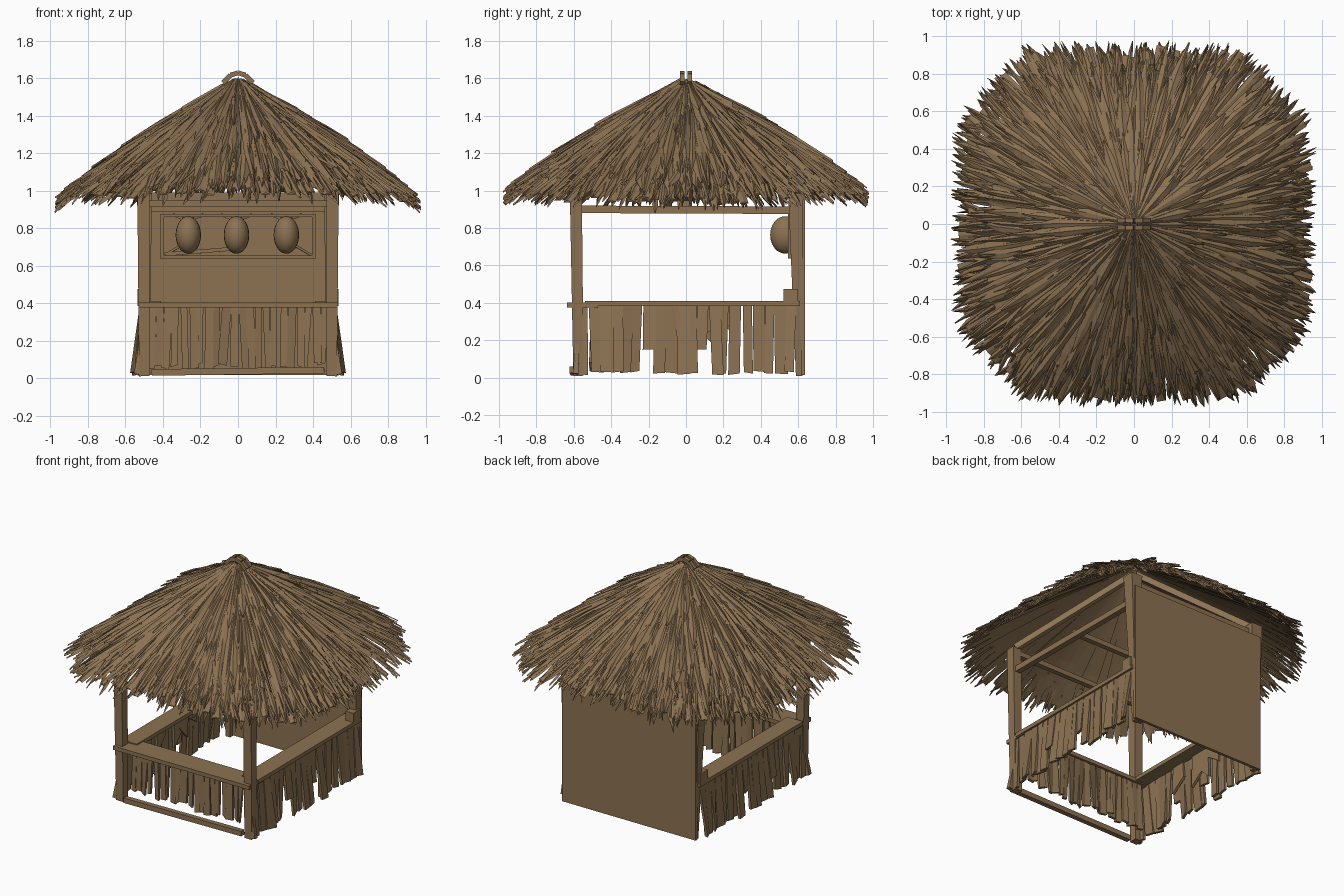
import bpy, bmesh, math, random
from mathutils import Vector, Matrix

if "Cube" in bpy.data.objects:
    bpy.data.objects.remove(bpy.data.objects["Cube"])

random.seed(7)
rnd = random.uniform
brown = bpy.data.materials.new("weathered brown")
brown.diffuse_color = (0.262, 0.168, 0.085, 1)
brown.use_nodes = True
brown.node_tree.nodes["Principled BSDF"].inputs["Base Color"].default_value = brown.diffuse_color


def finish(name, bm, smooth=False):
    bmesh.ops.recalc_face_normals(bm, faces=bm.faces)
    me = bpy.data.meshes.new(name)
    bm.to_mesh(me)
    bm.free()
    me.materials.append(brown)
    ob = bpy.data.objects.new(name, me)
    bpy.context.collection.objects.link(ob)
    for p in me.polygons:
        p.use_smooth = smooth
    return ob


def hexa(bm, bottom, top):
    """Block between two matching quads."""
    v = [bm.verts.new(c) for c in list(bottom) + list(top)]
    bm.faces.new(v[3::-1])
    bm.faces.new(v[4:])
    for i in range(4):
        j = (i + 1) % 4
        bm.faces.new((v[i], v[j], v[j + 4], v[i + 4]))


def box(bm, x0, x1, y0, y1, z0, z1):
    q = [(x0, y0), (x1, y0), (x1, y1), (x0, y1)]
    hexa(bm, [(x, y, z0) for x, y in q], [(x, y, z1) for x, y in q])


def beam(bm, p, q, w0, w1=None, d=None):
    """Rough-hewn bar from p to q, tapering from w0 to w1."""
    p, q = Vector(p), Vector(q)
    w1 = w1 or w0
    a = (q - p).normalized()
    s = a.cross(Vector((0, 1, 0) if abs(a.z) > 0.8 else (0, 0, 1))).normalized()
    t = a.cross(s)
    ring = lambda c, w: [c + s * i * w / 2 + t * j * (d or w) / 2
                         for i, j in ((-1, -1), (1, -1), (1, 1), (-1, 1))]
    hexa(bm, ring(p, w0), ring(q, w1))


# ---------- thatched roof ----------
def eave(a):
    """Square plan with bulging sides and cut, rounded corners."""
    c, s = abs(math.cos(a)), abs(math.sin(a))
    return min(0.95 / (c ** 5 + s ** 5) ** 0.2, 1.52 / (c + s))


def roof_pt(a, u, lift=0.0):
    ze = 0.945 + 0.05 * math.sin(a) ** 2
    r = eave(a) * u
    z = 1.60 - (1.60 - ze) * u + 0.025 * math.sin(math.pi * min(u, 1))
    return Vector((r * math.cos(a), r * math.sin(a), z + lift))


def straw(bm, a, u0, u1, w0, w1, l0, l1, th=0.012, skew=0.0, tip=0.15):
    """Ridged, pointed straw blade lying along the roof slope."""
    rows = []
    for k, w in ((0, w0), (0.72, w1), (1, w1 * tip)):
        aa = a + skew * k
        c = roof_pt(aa, u0 + (u1 - u0) * k, l0 + (l1 - l0) * k)
        side = Vector((-math.sin(aa), math.cos(aa), 0))
        rows.append([bm.verts.new(c - side * w / 2), bm.verts.new(c + Vector((0, 0, th))),
                     bm.verts.new(c + side * w / 2)])
    for r, s in zip(rows, rows[1:]):
        for i in range(3):
            j = (i + 1) % 3
            bm.faces.new((r[i], r[j], s[j], s[i]))
    bm.faces.new(rows[0][::-1])
    bm.faces.new(rows[-1])


TAU = 2 * math.pi
bm = bmesh.new()
for i in range(80):                       # broad leaves underneath
    a = TAU * (i + rnd(-.25, .25)) / 80
    straw(bm, a, 0.02, rnd(.93, 1.0), 0.012, 0.08, rnd(-.01, .0), rnd(-.03, -.01), .01, 0, .6)
finish("thatch_under_layer", bm)

bm = bmesh.new()
# tiers: count, start range, end range, width range, lift range
for n, s, e, w, lift in (
        (200, (.05, .5), (.86, 1.02), (.03, .07), (-.01, .025)),
        (210, (.3, .75), (.82, 1.03), (.02, .055), (.0, .04)),
        (120, (.12, .4), (.6, .85), (.03, .06), (.01, .045)),
        (80, (.02, .12), (.3, .62), (.03, .06), (.0, .035))):
    for i in range(n):
        a = TAU * (i + rnd(-.6, .6)) / n
        ww = rnd(*w)
        u0 = rnd(*s)
        straw(bm, a, u0, rnd(*e), ww * (.3 + .5 * u0), ww, rnd(-.01, .01), rnd(*lift),
              rnd(.005, .014), rnd(-.09, .09))
finish("thatch_straw", bm)

bm = bmesh.new()
for i in range(380):                      # ragged drooping edge
    a = TAU * (i + rnd(-.5, .5)) / 380
    straw(bm, a, rnd(.78, .9), rnd(.97, 1.03), .025, rnd(.014, .035), rnd(-.02, .01),
          rnd(-.055, .015), .01, rnd(-.05, .05), .1)
finish("thatch_fringe", bm)

bm = bmesh.new()                          # rounded ridge cap at the peak
for y in (-.02, .02):
    pts = [(-.08, y, 1.575), (-.04, y, 1.615), (0, y, 1.628), (.04, y, 1.615), (.08, y, 1.575)]
    for p, q in zip(pts, pts[1:]):
        beam(bm, p, q, .026)
finish("roof_cap", bm)

# ---------- timber frame ----------
bm = bmesh.new()
for s in (-1, 1):
    beam(bm, (s * .50, -.575, 0.01), (s * .505, -.59, 1.06), .055, .065)      # front posts
    beam(bm, (s * .49, .605, 0.01), (s * .50, .585, 1.08), .035, .085)        # back posts
    beam(bm, (s * .54, -.59, 0.02), (s * .515, -.58, .20), .03, .02)          # split foot
    box(bm, s * .505 - .03, s * .505 + .03, .52, .60, .40, .475)              # bracket
finish("posts", bm)

bm = bmesh.new()
for s in (-1, 1):
    beam(bm, (s * .50, -.60, .90), (s * .50, .62, .895), .04)
    beam(bm, (-.52, s * .58, 1.03), (.52, s * .58, 1.03), .035)
    for t in (-1, 1):
        beam(bm, (s * .5, t * .58, 1.07), (0, 0, 1.54), .04)                  # rafters
beam(bm, (-.5, 0, .93), (.5, 0, .93), .035)
finish("roof_beams", bm)

# ---------- counters ----------
bm = bmesh.new()
box(bm, -.53, .53, -.635, -.47, .375, .402)
for s in (-1, 1):
    x0, x1 = sorted((s * .41, s * .535))
    box(bm, x0, x1, -.54, .61, .383, .41)
finish("counter_top", bm)

bm = bmesh.new()
beam(bm, (-.46, -.60, .03), (.46, -.605, .042), .035)
finish("front_foot_rail", bm)


# ---------- plank skirts ----------
def plank(bm, place, t, w, z0, lean, cut, yaw):
    """Uneven, slightly turned plank; place(t, depth, z) maps onto a side."""
    q = lambda c, z, h, dz, k: [
        place(c - h, -.009 - k, z - dz), place(c + h, -.009 + k, z + dz),
        place(c + h, .009 + k, z + dz), place(c - h, .009 - k, z - dz)]
    hexa(bm, q(t + lean, z0, w * .5, cut, yaw), q(t, .385, w * .5, 0, -yaw * .3))


bm = bmesh.new()
for i in range(22):
    plank(bm, lambda t, d, z: (t, -.495 + d, z), -.46 + .92 * i / 21 + rnd(-.008, .008),
          rnd(.032, .05), rnd(.03, .08), rnd(-.025, .025), rnd(-.008, .008), rnd(-.015, .015))
finish("front_planks", bm)

bm = bmesh.new()
for i in range(20):
    t = -.55 + 1.11 * i / 19 + rnd(-.01, .01)
    args = (t, rnd(.045, .078), .15 if i in (6, 11) else rnd(.015, .035),
            rnd(-.018, .018), rnd(-.005, .005), rnd(-.015, .015))
    out = rnd(0, .045)
    for s in (-1, 1):
        plank(bm, lambda t, d, z: (s * (.512 + d + out * (.385 - z) / .37), t, z), *args)
for s in (-1, 1):                          # split boards filling the upper gaps
    for t in (-.15, .04, .10, .2, .42):
        plank(bm, lambda t, d, z: (s * (.50 + d), t, z), t, .1, rnd(.2, .3), 0, rnd(-.05, .05), .005)
finish("side_planks", bm)

# ---------- back wall and display ----------
bm = bmesh.new()
box(bm, -.52, .52, .615, .635, .015, .99)
finish("back_wall", bm)

bm = bmesh.new()
box(bm, -.48, .48, .585, .615, .885, .92)
box(bm, -.41, .41, .595, .615, .64, .875)                # backing panel
for z in (.645, .868):
    box(bm, -.415, .415, .545, .60, z - .008, z + .008)
for x in (-.405, .405):
    box(bm, x - .01, x + .01, .545, .60, .645, .87)
finish("display_frame", bm)

bm = bmesh.new()
xs = (-.265, -.008, .258)
for x in xs:
    m = Matrix.Translation((x, .53, .763)) @ Matrix.Diagonal((.068, .08, .1, 1))
    bmesh.ops.create_uvsphere(bm, u_segments=20, v_segments=12, radius=1, matrix=m)
finish("hanging_gourds", bm, True)

bm = bmesh.new()
for x in xs:
    for s in (-1, 1):
        beam(bm, (x, .55, .84), (x + s * .08, .59, .87), .014)
beam(bm, (-.39, .59, .66), (-.02, .58, .69), .035, .02, .02)
beam(bm, (-.40, .59, .65), (-.30, .57, .71), .012)
beam(bm, (.40, .59, .65), (.30, .57, .71), .012)
finish("gourd_cords", bm)
